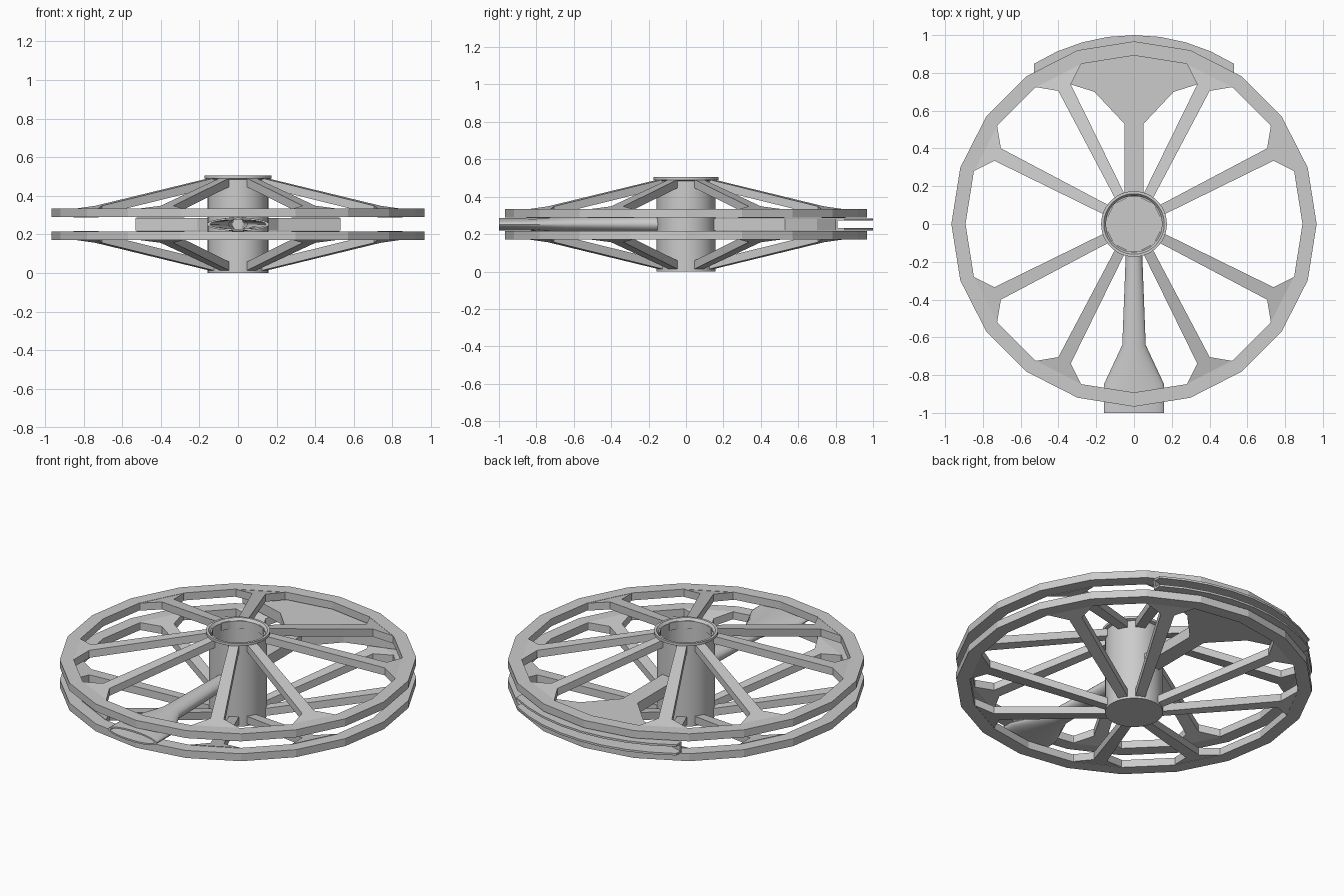
import bpy
import bmesh
from math import sin, cos, pi, radians

cube = bpy.data.objects.get("Cube")
if cube:
    bpy.data.objects.remove(cube, do_unlink=True)

MID = 0.2525        # height of the symmetry plane between the two rims
RIM_SIDES = 20


def finish(name, bm, smooth=False):
    bmesh.ops.recalc_face_normals(bm, faces=bm.faces)
    mesh = bpy.data.meshes.new(name)
    bm.to_mesh(mesh)
    bm.free()
    obj = bpy.data.objects.new(name, mesh)
    bpy.context.collection.objects.link(obj)
    if smooth:
        bpy.ops.object.select_all(action='DESELECT')
        obj.select_set(True)
        bpy.context.view_layer.objects.active = obj
        bpy.ops.object.shade_smooth_by_angle(angle=radians(30))
    return obj


def loft(name, rings, closed=False, smooth=False):
    """Bridge equal rings of points; cap the ends unless the rings close."""
    bm = bmesh.new()
    loops = [[bm.verts.new(p) for p in ring] for ring in rings]
    pairs = list(zip(loops, loops[1:]))
    if closed:
        pairs.append((loops[-1], loops[0]))
    else:
        bm.faces.new(loops[0])
        bm.faces.new(loops[-1])
    for a, b in pairs:
        for i in range(len(a)):
            j = (i + 1) % len(a)
            bm.faces.new((a[i], a[j], b[j], b[i]))
    return finish(name, bm, smooth)


def lathe(name, profile, sides, **options):
    angles = [2 * pi * i / sides for i in range(sides)]
    return loft(name, [[(r * cos(a), r * sin(a), z) for a in angles]
                       for r, z in profile], **options)


def prism(name, outline, low, high):
    return loft(name, [[(x, y, z) for x, y in outline] for z in (low, high)])


# Hub: thin cup with a flange at the open top
lathe("hub", [(0.157, 0), (0.157, 0.485), (0.174, 0.49), (0.174, 0.505),
              (0.16, 0.505), (0.148, 0.49), (0.148, 0.012)], 48, smooth=True)


# Spokes: tapered bars that flare out to one flat of the rim
def spoke(name, angle, side):
    half = [(0.14, 0.027), (0.81, 0.037), (0.885, 0.139)]
    plan = half + [(r, -t) for r, t in reversed(half)]
    rings = []
    for drop in (0, 0.045):
        ring = []
        for r, t in plan:
            height = 0.242 - 0.218 * (r - 0.14) - drop
            ring.append((r * cos(angle) - t * sin(angle),
                         r * sin(angle) + t * cos(angle),
                         MID + side * height))
        rings.append(ring)
    loft(name, rings)


for level, side in (("upper", 1), ("lower", -1)):
    # Rim: faceted ring with a rectangular section
    section = [(0.967, 0.037), (0.967, 0.082), (0.892, 0.082), (0.892, 0.037)]
    lathe(level + "_rim", [(r, MID + side * h) for r, h in section],
          RIM_SIDES, closed=True)
    for quarter in range(4):
        for k, offset in enumerate((27, 63)):
            spoke(f"{level}_spoke_{quarter * 2 + k + 1}",
                  radians(90 * quarter + offset), side)

# Front nozzle: hollow tube opening into a wide flat mouth
sections = [(-0.145, 0.043, 0.041), (-0.64, 0.062, 0.04),
            (-0.85, 0.16, 0.034), (-1, 0.16, 0.034)]
inner = [(y, w - 0.015, h - 0.01) for y, w, h in reversed(sections)]
turns = [2 * pi * i / 32 for i in range(32)]
loft("front_nozzle", [[(w * cos(a), y, MID + h * sin(a)) for a in turns]
                      for y, w, h in sections + inner],
     closed=True, smooth=True)

# Rear fan duct: two thin plates joined by side walls, open at the back
edge = [(0.05, 0.145), (0.05, 0.53), (0.21, 0.70), (0.53, 0.80)]
lining = [(0.04, 0.145), (0.04, 0.534), (0.204, 0.709), (0.527, 0.81)]
arc = [(cos(radians(a)), sin(radians(a))) for a in range(58, 123, 8)]
plate = edge + arc + [(-x, y) for x, y in reversed(edge)]
prism("fan_bottom_plate", plate, 0.22, 0.232)
prism("fan_top_plate", plate, 0.272, 0.284)
for name, sign in (("left", 1), ("right", -1)):
    wall = [(sign * x, y) for x, y in edge + lining[::-1]]
    prism(f"fan_{name}_wall", wall, 0.23, 0.274)
